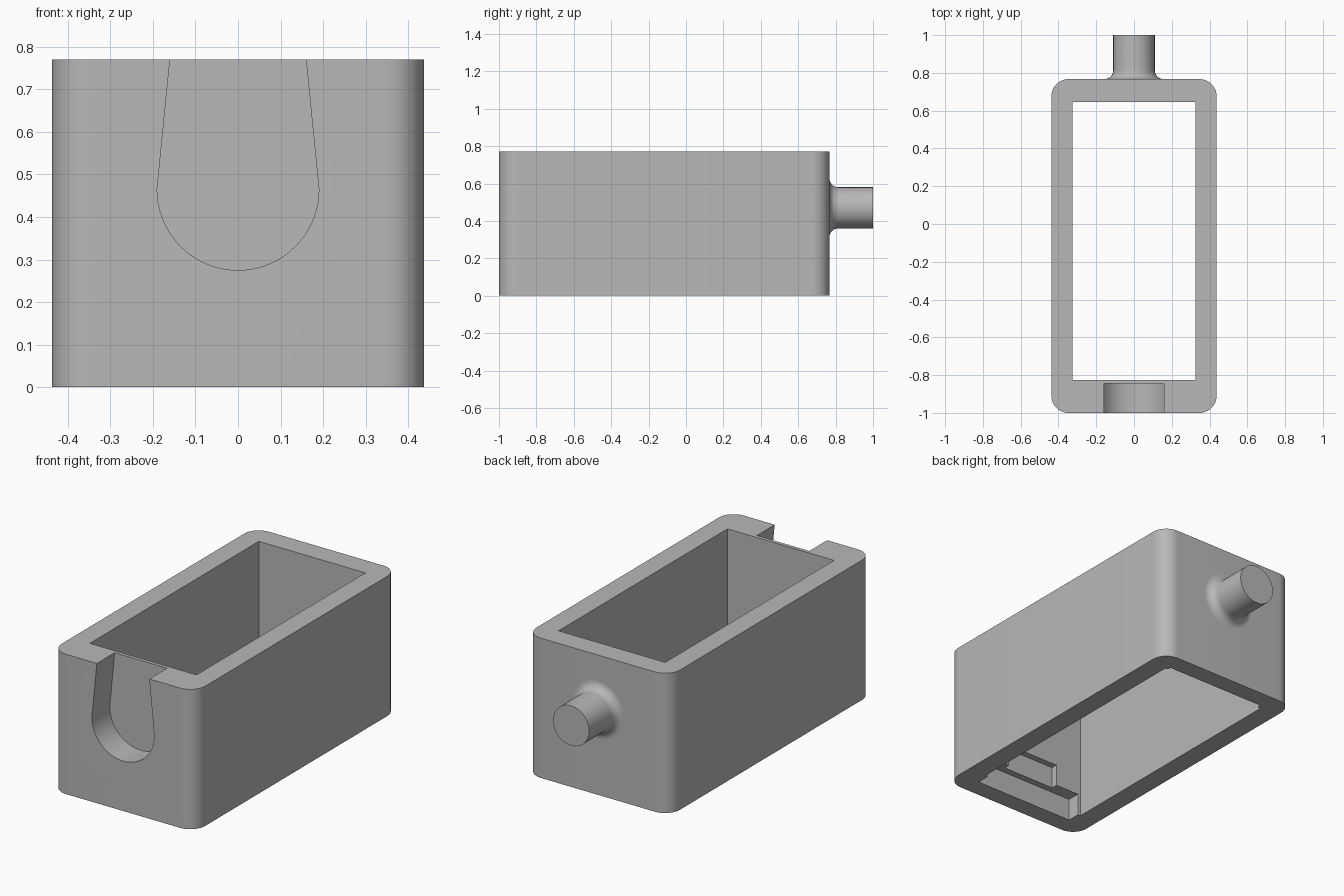
import bpy, bmesh
from math import sin, cos, pi, radians
from mathutils import Matrix, Vector

cube = bpy.data.objects.get("Cube")
if cube:
    bpy.data.objects.remove(cube, do_unlink=True)

grey = bpy.data.materials.new("plain grey")
grey.use_nodes = True
grey.diffuse_color = (0.48, 0.48, 0.48, 1)
grey.node_tree.nodes["Principled BSDF"].inputs["Base Color"].default_value = grey.diffuse_color


def make_object(name, bm):
    bmesh.ops.recalc_face_normals(bm, faces=bm.faces)
    mesh = bpy.data.meshes.new(name)
    bm.to_mesh(mesh)
    bm.free()
    mesh.materials.append(grey)
    obj = bpy.data.objects.new(name, mesh)
    bpy.context.collection.objects.link(obj)
    return obj


def box(name, x, y, z, corner=0):
    """Box from three (min, max) ranges, with optional rounded upright edges."""
    bm = bmesh.new()
    bmesh.ops.create_cube(bm, size=1)
    for v in bm.verts:
        v.co = Vector([r[0] if c < 0 else r[1] for c, r in zip(v.co, (x, y, z))])
    if corner:
        upright = [e for e in bm.edges if abs(e.verts[0].co.z - e.verts[1].co.z) > 0.01]
        bmesh.ops.bevel(bm, geom=upright, offset=corner, segments=12,
                        profile=0.5, affect='EDGES')
    return make_object(name, bm)


def prism(name, outline, y0, y1):
    """Extrude an x-z outline along y."""
    bm = bmesh.new()
    face = bm.faces.new([bm.verts.new((px, y0, pz)) for px, pz in outline])
    out = bmesh.ops.extrude_face_region(bm, geom=[face])
    moved = [g for g in out["geom"] if isinstance(g, bmesh.types.BMVert)]
    bmesh.ops.translate(bm, verts=moved, vec=(0, y1 - y0, 0))
    return make_object(name, bm)


def select_only(obj):
    bpy.ops.object.select_all(action='DESELECT')
    obj.select_set(True)
    bpy.context.view_layer.objects.active = obj


def carve(target, cutter):
    mod = target.modifiers.new("cut", 'BOOLEAN')
    mod.operation, mod.solver, mod.object = 'DIFFERENCE', 'EXACT', cutter
    select_only(target)
    bpy.ops.object.modifier_apply(modifier=mod.name)
    bpy.data.objects.remove(cutter, do_unlink=True)


# Open-ended housing with rounded upright corners
housing = box("housing", (-0.437, 0.437), (-1, 0.767), (0, 0.77), corner=0.09)
carve(housing, box("cavity_cutter", (-0.325, 0.325), (-0.825, 0.645), (-0.1, 0.9)))

# Round-bottomed recess in the outside of the front wall
arc = [(0.19 * cos(a), 0.465 + 0.19 * sin(a))
       for a in (-pi * i / 40 for i in range(41))]
carve(housing, prism("recess_cutter", arc + [(-0.15, 0.87), (0.15, 0.87)], -1.1, -0.845))

# Stepped slots inside the front wall, and a shallow one in the back wall
carve(housing, box("low_slot_cutter", (-0.309, 0.309), (-0.897, -0.7), (-0.1, 0.124)))
carve(housing, box("high_slot_cutter", (-0.162, 0.162), (-0.86, -0.7), (0.1, 0.245)))
carve(housing, box("back_slot_cutter", (-0.309, 0.309), (0.5, 0.665), (-0.1, 0.124)))

# Back spigot: lathed rod with a fillet at its root
fillet = 0.047
profile = [(0, 0.75), (0.11 + fillet, 0.75)]
for i in range(9):
    a = pi / 2 * i / 8
    profile.append((0.11 + fillet * (1 - sin(a)), 0.767 + fillet * (1 - cos(a))))
profile += [(0.11, 1), (0, 1)]
bm = bmesh.new()
verts = [bm.verts.new((r, y, 0)) for r, y in profile]
edges = [bm.edges.new(pair) for pair in zip(verts, verts[1:])]
bmesh.ops.spin(bm, geom=verts + edges, cent=(0, 0, 0), axis=(0, 1, 0),
               angle=2 * pi, steps=48)
bmesh.ops.remove_doubles(bm, verts=bm.verts, dist=0.0001)
bmesh.ops.transform(bm, matrix=Matrix.Translation((0, 0, 0.47)), verts=bm.verts)
spigot = make_object("back_spigot", bm)

for part in (housing, spigot):
    select_only(part)
    bpy.ops.object.shade_smooth_by_angle(angle=radians(30))
